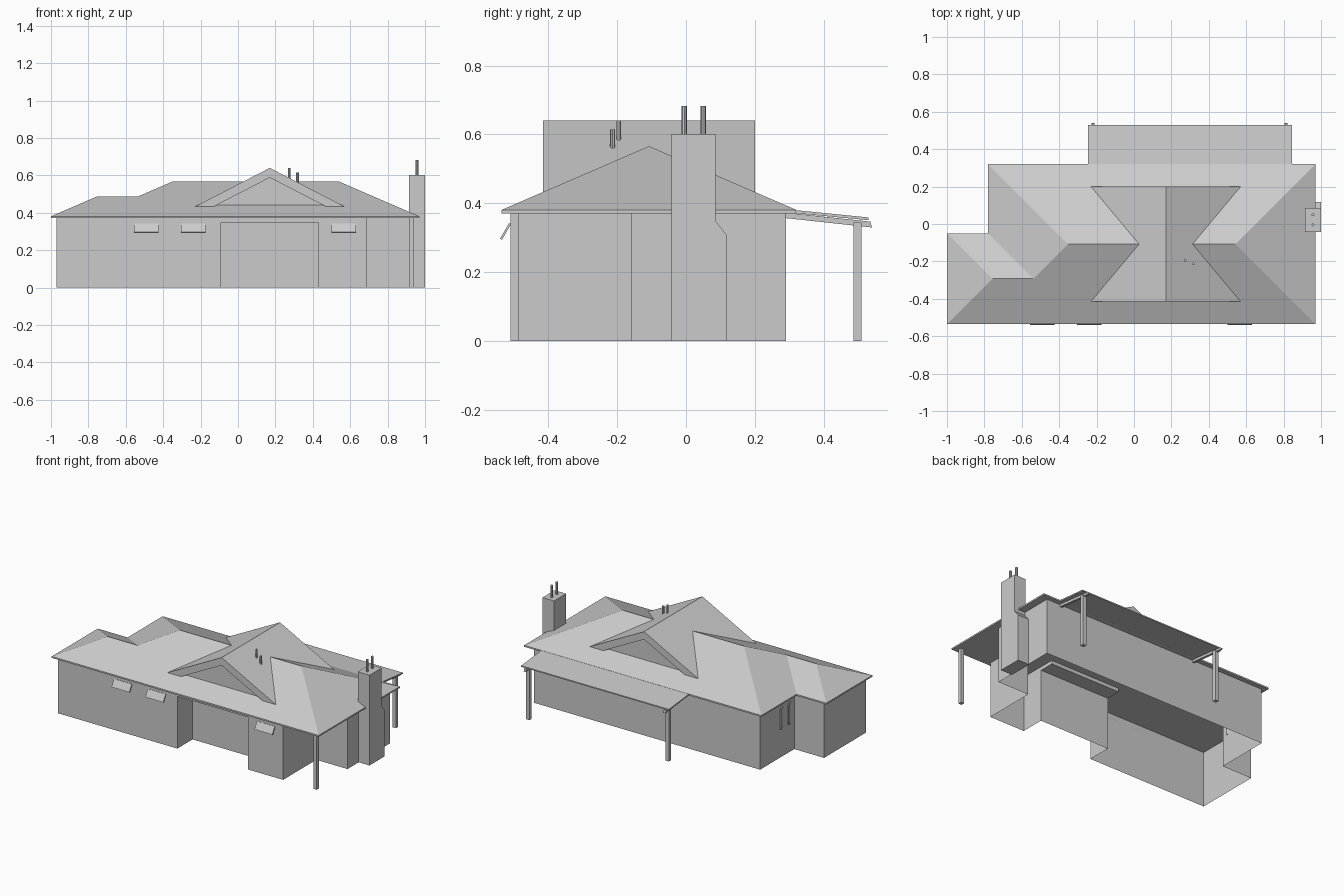
import bpy, bmesh
from mathutils import Vector

if "Cube" in bpy.data.objects:
    bpy.data.objects.remove(bpy.data.objects["Cube"])


def finish(name, bm):
    bmesh.ops.recalc_face_normals(bm, faces=bm.faces)
    me = bpy.data.meshes.new(name)
    bm.to_mesh(me)
    bm.free()
    ob = bpy.data.objects.new(name, me)
    bpy.context.collection.objects.link(ob)
    return ob


def prism(name, profile, axis, a, b, caps=True):
    """Extrude a 2D profile along an axis from a to b."""
    place = {'x': lambda p, t: (t, p[0], p[1]),
             'y': lambda p, t: (p[0], t, p[1]),
             'z': lambda p, t: (p[0], p[1], t)}[axis]
    bm = bmesh.new()
    lo = [bm.verts.new(place(p, a)) for p in profile]
    hi = [bm.verts.new(place(p, b)) for p in profile]
    n = len(profile)
    for i in range(n):
        j = (i + 1) % n
        bm.faces.new((lo[i], lo[j], hi[j], hi[i]))
    if caps:
        bm.faces.new(lo)
        bm.faces.new(hi)
    return finish(name, bm)


def box(name, x0, x1, y0, y1, z0, z1):
    return prism(name, [(x0, y0), (x1, y0), (x1, y1), (x0, y1)], 'z', z0, z1)


def pipe(name, x, y, z0, z1, r):
    bm = bmesh.new()
    bmesh.ops.create_cone(bm, cap_ends=True, segments=8, radius1=r, radius2=r, depth=z1 - z0)
    bmesh.ops.translate(bm, verts=bm.verts, vec=Vector((x, y, (z0 + z1) / 2)))
    return finish(name, bm)


# outer walls, open below, with entry recess and stepped corners
prism("walls", [(-.97, -.51), (-.09, -.51), (-.09, -.35), (.43, -.35), (.43, -.51),
                (.69, -.51), (.69, -.16), (.92, -.16), (.92, .29), (-.75, .29),
                (-.75, -.07), (-.97, -.07)], 'z', 0, .374, caps=False)
box("entry_ceiling", -.09, .43, -.508, -.25, .347, .373)

# hipped main roof with lower left wing
bm = bmesh.new()
outline = [(-1, -.535), (.97, -.535), (.97, .32), (-.78, .32), (-.78, -.05), (-1, -.05)]
A, B, C, D, F, G = top = [bm.verts.new((x, y, .381)) for x, y in outline]
low = [bm.verts.new((x, y, .371)) for x, y in outline]
P, Q, R, S = [bm.verts.new(p) for p in ((-.757, -.2925, .486), (-.5375, -.2925, .486),
                                        (-.3525, -.1075, .566), (.5425, -.1075, .566))]
for f in ((A, B, S, R, Q, P), (B, C, S), (C, D, R, S), (D, F, Q, R), (F, G, P, Q), (G, A, P), low):
    bm.faces.new(f)
for i in range(6):
    j = (i + 1) % 6
    bm.faces.new((low[i], low[j], top[j], top[i]))
finish("main_roof", bm)

# cross gable and its recessed end walls
prism("gable_roof", [(-.23, .433), (.17, .64), (.57, .433), (.47, .433), (.17, .588), (-.13, .433)],
      'y', -.415, .2)
prism("gable_end_walls", [(-.14, .43), (.17, .59), (.48, .43)], 'y', -.395, .18)

# back porch: sloped roof, rafters and posts
prism("porch_roof", [(.3, .382), (.53, .359), (.53, .351), (.3, .373)], 'x', -.245, .845)
for x in (-.218, .812):
    prism("porch_rafter", [(.29, .373), (.535, .347), (.54, .33), (.29, .357)], 'x', x - .008, x + .008)
    box("porch_post", x - .013, x + .013, .486, .51, 0, .345)
box("front_corner_post", .914, .938, -.51, -.486, 0, .374)

# chimney with shoulder and two pots
prism("chimney", [(-.042, 0), (.117, 0), (.117, .31), (.085, .35), (.085, .602), (-.042, .602)],
      'x', .914, 1.0)
for y in (-.005, .05):
    pipe("chimney_pot", .957, y, .6, .682, .008)

# roof vent pipes
pipe("vent_pipe_left", .273, -.195, .57, .64, .007)
pipe("vent_pipe_right", .318, -.213, .55, .615, .007)

# tilted front windows
for x in (-.49, -.24, .565):
    prism("front_window", [(-.508, .34), (-.514, .342), (-.54, .297), (-.534, .294)],
          'x', x - .066, x + .066)

# pair of opened casement windows on the left wall
for y in (-.035, .045):
    prism("side_window", [(-.75, y), (-.775, y + .055), (-.769, y + .06), (-.744, y + .005)],
          'z', .2, .335)
